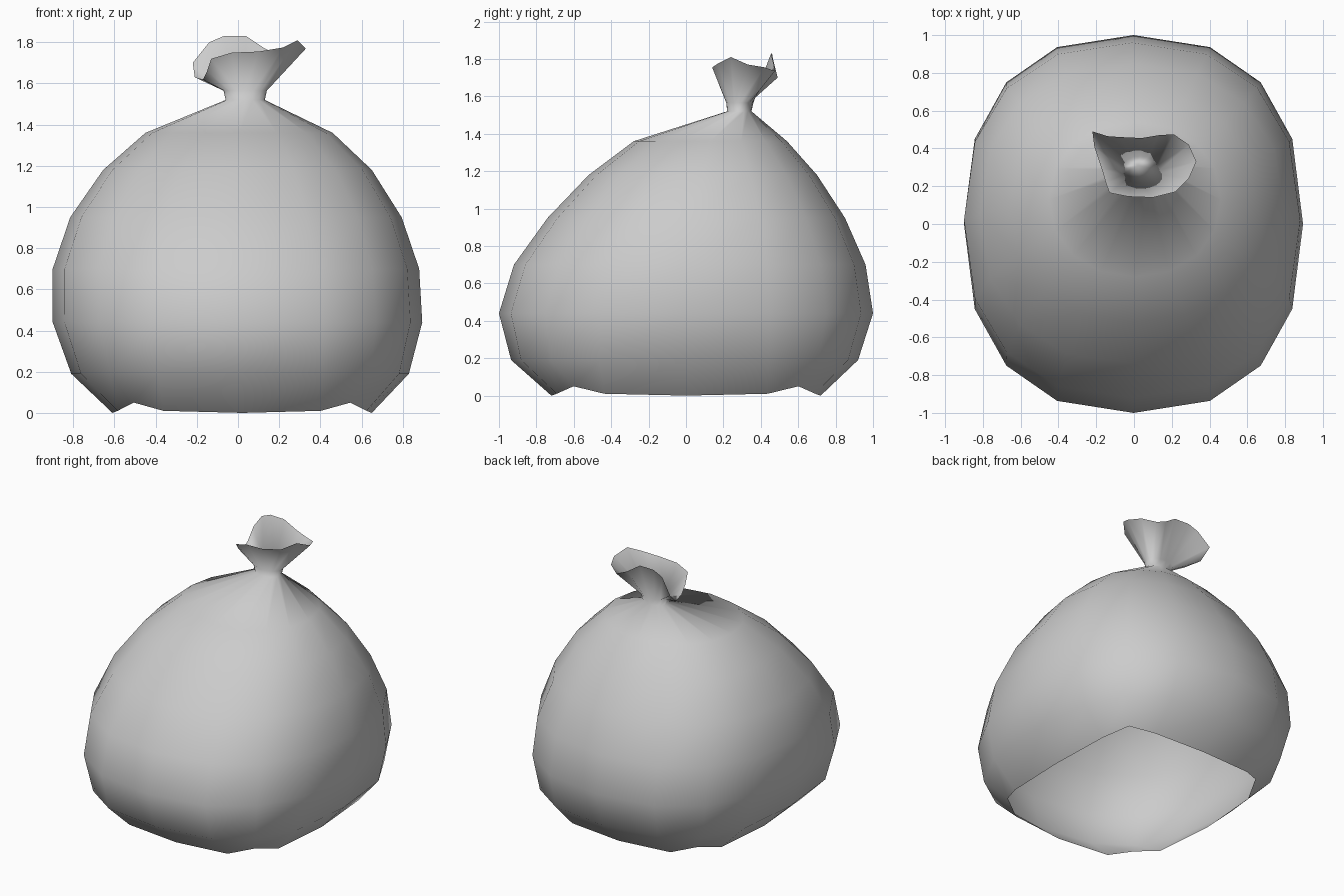
import bpy, bmesh
from math import cos, sin, pi, copysign

if "Cube" in bpy.data.objects:
    bpy.data.objects.remove(bpy.data.objects["Cube"])

SIDES = 16

# Sack cross-sections from the ground up: x min, x max, y min, y max, z, roundness (1 = ellipse)
RINGS = [
    (-.61, .65, -.72, .72, 0.00, .52),
    (-.81, .83, -.935, .92, .19, .75),
    (-.90, .895, -1.0, 1.0, .44, .83),
    (-.90, .88, -.92, .96, .70, .85),
    (-.815, .795, -.74, .85, .95, .88),
    (-.655, .65, -.52, .70, 1.18, .9),
    (-.45, .46, -.28, .54, 1.36, .95),
    (-.06, .13, .22, .35, 1.52, 1),
    (-.07, .14, .215, .36, 1.565, 1),
]

# Crumpled mouth above the tie
RIM = [(.33, .33, 1.77), (.29, .42, 1.755), (.21, .475, 1.735), (.13, .47, 1.77),
       (.04, .455, 1.83), (-.07, .46, 1.83), (-.14, .465, 1.80), (-.22, .49, 1.70),
       (-.21, .41, 1.63), (-.17, .29, 1.62), (-.15, .22, 1.66), (-.13, .165, 1.72),
       (-.03, .145, 1.75), (.10, .14, 1.755), (.22, .17, 1.775), (.29, .24, 1.81)]


def power(v, p):
    return copysign(abs(v) ** p, v) if abs(v) > 1e-6 else 0.0


def ring_points(x0, x1, y0, y1, z, p):
    pts = []
    for i in range(SIDES):
        a = 2 * pi * i / SIDES
        pts.append(((x0 + x1) / 2 + (x1 - x0) / 2 * power(cos(a), p),
                    (y0 + y1) / 2 + (y1 - y0) / 2 * power(sin(a), p), z))
    return pts


bm = bmesh.new()
sections = [ring_points(*r) for r in RINGS]

# Open lower hem lifts at its four corners
lift = (0, .01, .05, .01)
sections[0] = [(x, y, z + lift[i % 4]) for i, (x, y, z) in enumerate(sections[0])]
sections.append(RIM)

# Sack skin
loops = [[bm.verts.new(p) for p in s] for s in sections]
for lo, hi in zip(loops, loops[1:]):
    for i in range(SIDES):
        j = (i + 1) % SIDES
        bm.faces.new((lo[i], lo[j], hi[j], hi[i]))

# Pinched closure inside the neck
pinch = bm.verts.new((.02, .31, 1.54))
neck = loops[-2]
for i in range(SIDES):
    bm.faces.new((neck[i], neck[(i + 1) % SIDES], pinch))

mesh = bpy.data.meshes.new("tied_sack")
bm.to_mesh(mesh)
bm.free()
for poly in mesh.polygons:
    poly.use_smooth = True
sack = bpy.data.objects.new("tied_sack", mesh)
bpy.context.collection.objects.link(sack)
